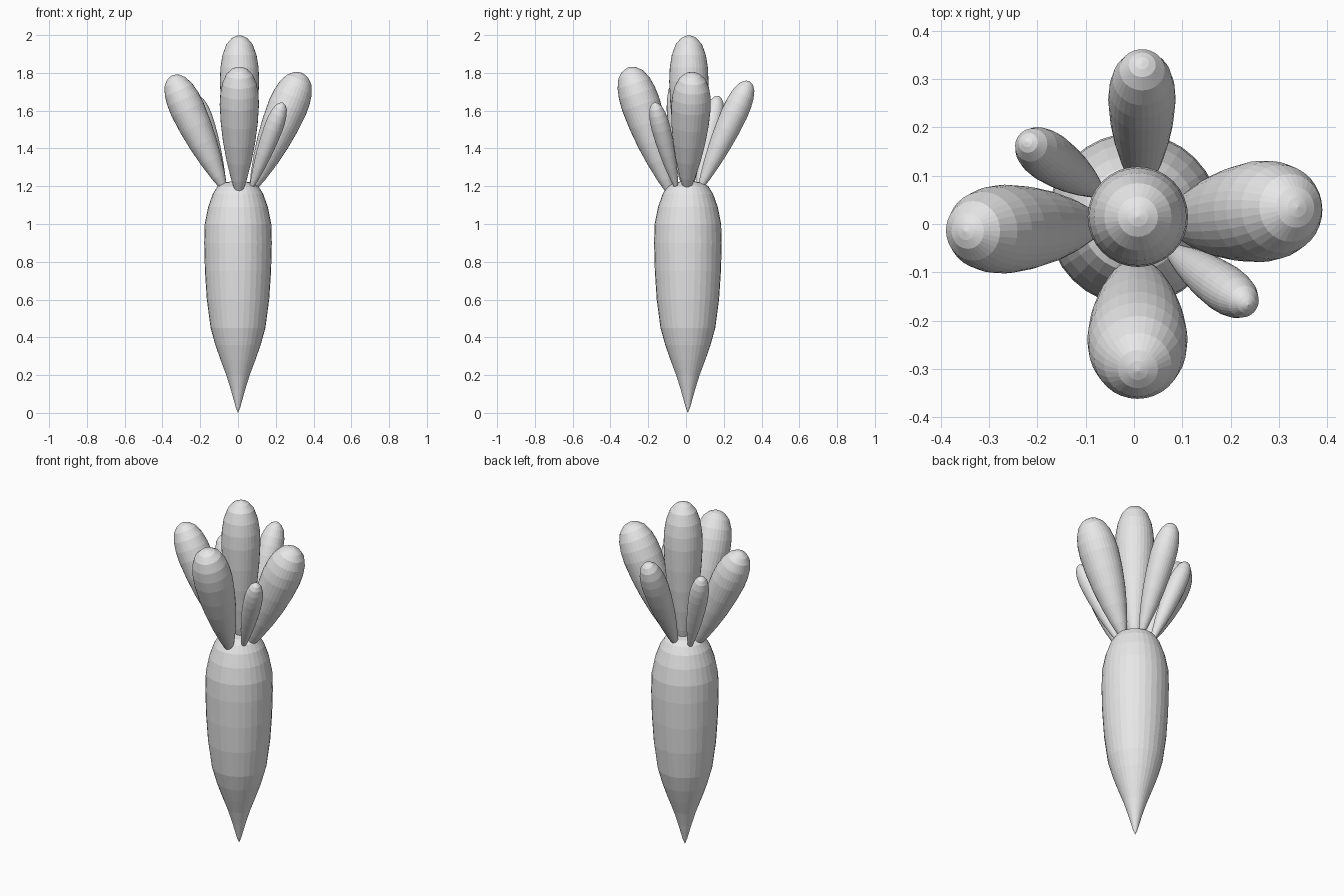
import bpy
import bmesh
import math
from mathutils import Vector

SIDES = 32

cube = bpy.data.objects.get("Cube")
if cube:
    bpy.data.objects.remove(cube, do_unlink=True)

grey = bpy.data.materials.new("plain grey")
grey.use_nodes = True
colour = (0.8, 0.8, 0.8, 1.0)
grey.diffuse_color = colour
grey.node_tree.nodes["Principled BSDF"].inputs["Base Color"].default_value = colour


def lathe(name, base, tip, profile, radius=1.0):
    """Spin (distance along axis, radius) pairs about the line base-tip."""
    base, tip = Vector(base), Vector(tip)
    axis = tip - base
    turn = Vector((0, 0, 1)).rotation_difference(axis)
    bm = bmesh.new()
    rings = []
    for t, r in profile:
        count = SIDES if r > 0 else 1
        ring = []
        for i in range(count):
            a = math.tau * i / SIDES
            spoke = Vector((math.cos(a), math.sin(a), 0)) * r * radius
            ring.append(bm.verts.new(base + axis * t + turn @ spoke))
        rings.append(ring)
    for low, high in zip(rings, rings[1:]):
        for i in range(SIDES):
            j = (i + 1) % SIDES
            corners = [low[i % len(low)], low[j % len(low)],
                       high[j % len(high)], high[i % len(high)]]
            bm.faces.new(list(dict.fromkeys(corners)))
    bmesh.ops.recalc_face_normals(bm, faces=bm.faces)
    mesh = bpy.data.meshes.new(name)
    bm.to_mesh(mesh)
    bm.free()
    mesh.materials.append(grey)
    obj = bpy.data.objects.new(name, mesh)
    bpy.context.collection.objects.link(obj)
    return obj


# Tapered root with rounded shoulders
root_profile = [(0, 0), (0.03, 0.012), (0.12, 0.037), (0.2, 0.062),
                (0.28, 0.092), (0.36, 0.12), (0.45, 0.145), (0.6, 0.165),
                (0.75, 0.175), (0.9, 0.179), (1.0, 0.176), (1.09, 0.158),
                (1.16, 0.133), (1.2, 0.108), (1.22, 0.07), (1.23, 0)]
lathe("root", (0, 0.01, 0), (0, 0.01, 1), root_profile)

# Club-shaped leaves: narrow foot, wide upper part, blunt tip
leaf_profile = [(0, 0), (0.005, 0.2), (0.1, 0.4), (0.25, 0.64), (0.4, 0.82),
                (0.55, 0.94), (0.7, 1), (0.79, 0.97), (0.87, 0.87),
                (0.94, 0.67), (0.98, 0.4), (0.993, 0.2), (1, 0)]
leaves = {
    "centre_leaf": ((0.008, 0.015, 1.18), (0.008, 0.015, 2.0), 0.104),
    "front_leaf": ((0.005, -0.085, 1.17), (0.008, -0.305, 1.83), 0.104),
    "left_leaf": ((0.08, 0.005, 1.19), (0.34, 0.035, 1.8), 0.105),
    "right_leaf": ((-0.075, 0, 1.19), (-0.35, -0.015, 1.787), 0.092),
    "back_leaf": ((0.015, 0.075, 1.19), (0.017, 0.335, 1.757), 0.07),
    "small_front_leaf": ((0.07, -0.05, 1.19), (0.237, -0.168, 1.642), 0.05),
    "small_back_leaf": ((-0.07, 0.065, 1.19), (-0.222, 0.17, 1.678), 0.052),
}
for name, (base, tip, radius) in leaves.items():
    lathe(name, base, tip, leaf_profile, radius)
